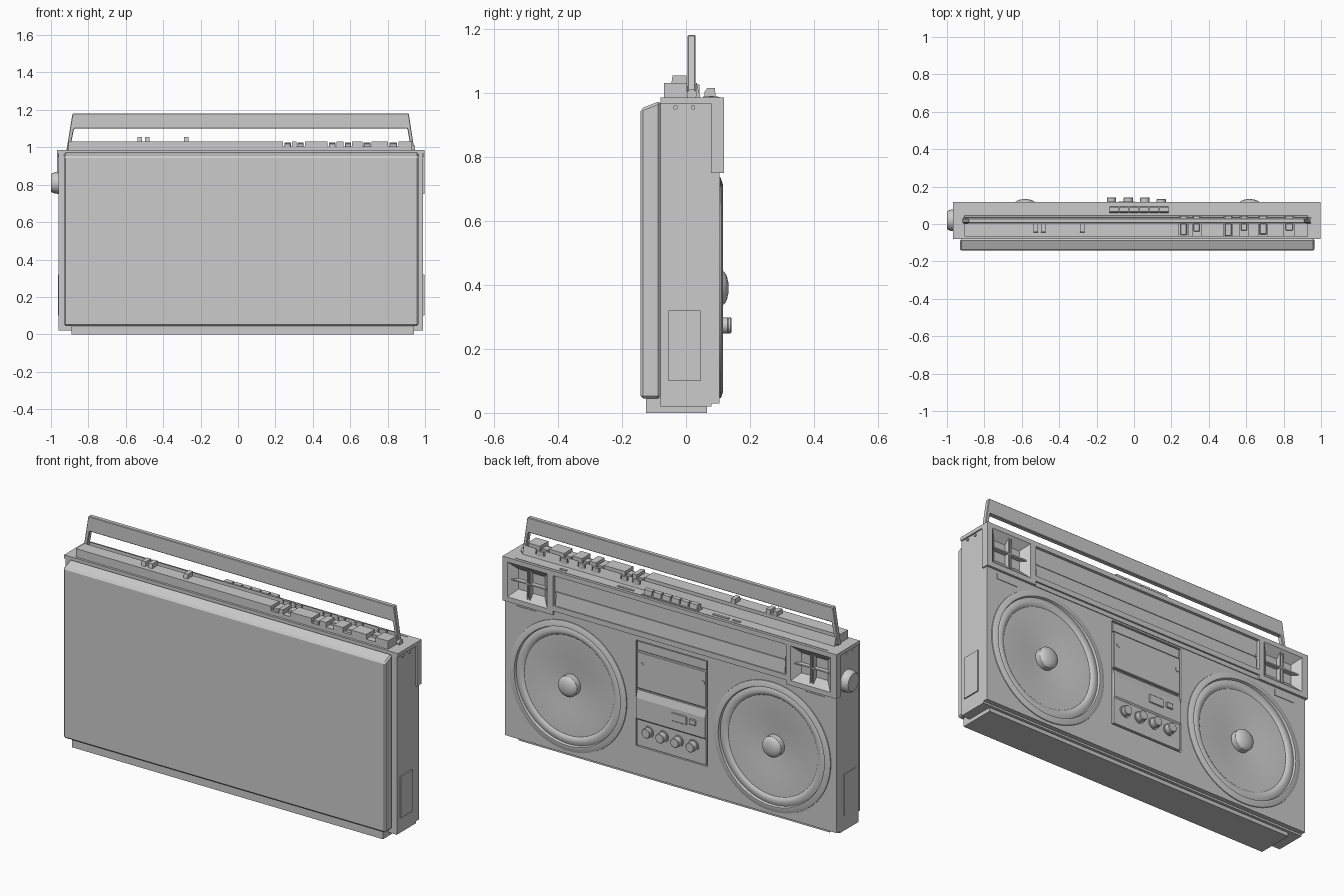
import bpy, bmesh, math
from mathutils import Vector

CX = 0.0175  # centre line of the case


def finish(name, bm, bevel=0.0, smooth=False):
    bmesh.ops.remove_doubles(bm, verts=bm.verts, dist=1e-5)
    bmesh.ops.recalc_face_normals(bm, faces=bm.faces)
    me = bpy.data.meshes.new(name)
    bm.to_mesh(me)
    bm.free()
    ob = bpy.data.objects.new(name, me)
    bpy.context.collection.objects.link(ob)
    if smooth:
        bpy.ops.object.select_all(action='DESELECT')
        ob.select_set(True)
        bpy.context.view_layer.objects.active = ob
        bpy.ops.object.shade_smooth_by_angle(angle=math.radians(32))
    if bevel:
        m = ob.modifiers.new("edge", 'BEVEL')
        m.width, m.segments, m.limit_method = bevel, 1, 'ANGLE'
    return ob


def box(name, x, y, z, bevel=0.0, taper=0.0):
    """Box from ranges; taper insets the low-y end in x and z."""
    bm = bmesh.new()
    bmesh.ops.create_cube(bm, size=1)
    for v in bm.verts:
        t = taper if v.co.y < 0 else 0
        sx, sz = (1 if v.co.x > 0 else -1), (1 if v.co.z > 0 else -1)
        v.co = Vector((x[v.co.x > 0] - sx * t, y[v.co.y > 0], z[v.co.z > 0] - sz * t))
    return finish(name, bm, bevel)


def prism(name, pts, axis, lo, hi, bevel=0.0):
    """Extrude a profile: (y,z) points along x, or (x,z) points along y."""
    bm = bmesh.new()
    f = bm.faces.new([bm.verts.new((lo, a, b) if axis == 'x' else (a, lo, b)) for a, b in pts])
    d = Vector((hi - lo, 0, 0) if axis == 'x' else (0, hi - lo, 0))
    r = bmesh.ops.extrude_face_region(bm, geom=[f])
    bmesh.ops.translate(bm, vec=d, verts=[g for g in r['geom'] if isinstance(g, bmesh.types.BMVert)])
    return finish(name, bm, bevel)


def lathe(name, prof, loc, steps=64, axis='y'):
    """Spin (radius, height) profile about y (or x)."""
    bm = bmesh.new()
    ax = Vector((0, 1, 0) if axis == 'y' else (1, 0, 0))
    vs = [bm.verts.new((r, h, 0) if axis == 'y' else (h, r, 0)) for r, h in prof]
    es = [bm.edges.new(p) for p in zip(vs, vs[1:])]
    bmesh.ops.spin(bm, geom=vs + es, cent=(0, 0, 0), axis=ax, angle=2 * math.pi, steps=steps)
    bmesh.ops.translate(bm, vec=loc, verts=bm.verts)
    return finish(name, bm, smooth=True)


def cut(targets, cutter):
    for t in targets:
        m = t.modifiers.new("cut", 'BOOLEAN')
        m.operation, m.object, m.solver = 'DIFFERENCE', cutter, 'EXACT'
        bpy.context.view_layer.objects.active = t
        bpy.ops.object.modifier_apply(modifier=m.name)
    bpy.data.objects.remove(cutter)


# Case shells
body = box("main_case", (-0.96, 0.99), (-0.08, 0.08), (0.02, 0.968))
box("top_trim", (-0.967, 0.997), (-0.08, 0.08), (0.966, 0.985))
prism("back_cover", [(-0.142, 0.045), (-0.08, 0.045), (-0.08, 0.975), (-0.142, 0.95)], 'x', -0.93, 0.965, 0.008)
box("base_plinth", (-0.89, 0.94), (-0.125, 0.065), (0, 0.05))
panel = box("front_panel", (-0.96, 0.99), (0.078, 0.105), (0.03, 0.752))
upper = box("upper_panel", (-0.967, 0.997), (0.078, 0.118), (0.75, 0.985))

# Tuning dial window
cut([upper], box("dial_cut", (-0.67, 0.70), (0.1, 0.2), (0.80, 0.96)))
cut([upper], box("ledge_cut", (-0.67, 0.70), (0.109, 0.2), (0.7, 0.772)))
prism("dial_scale", [(0.09, 0.80), (0.112, 0.80), (0.105, 0.875), (0.103, 0.96), (0.09, 0.96)], 'x', -0.66, 0.69)
box("dial_trim", (-0.66, 0.69), (0.1, 0.109), (0.868, 0.874))

for s in (-1, 1):
    side = "right" if s > 0 else "left"

    def mx(a, b):
        return tuple(sorted((CX + s * a, CX + s * b)))

    # Woofer with recessed cone and dust cap
    c = CX + s * 0.60
    cut([panel, body], lathe("hole_cut", [(0, 0.05), (0.325, 0.05), (0.325, 0.3), (0, 0.3)], (c, 0, 0.39)))
    lathe(side + "_woofer", [
        (0, 0.06), (0.325, 0.06), (0.325, 0.1), (0.345, 0.1), (0.343, 0.109), (0.322, 0.116), (0.312, 0.116),
        (0.308, 0.104), (0.298, 0.107), (0.285, 0.11), (0.272, 0.106), (0.264, 0.1), (0.25, 0.1),
        (0.15, 0.09), (0.055, 0.082), (0.055, 0.112), (0.049, 0.121), (0.036, 0.128), (0.018, 0.132),
        (0, 0.133)], (c, 0, 0.39), 72)

    # Horn tweeter with cross bars
    cut([upper], box("horn_cut", mx(0.715, 0.95), (0.083, 0.119), (0.775, 0.962), taper=0.04))
    box(side + "_horn_bar", mx(0.725, 0.94), (0.082, 0.106), (0.865, 0.872))
    for k in (0.826, 0.840):
        box(side + "_horn_post", mx(k - 0.003, k + 0.003), (0.082, 0.108), (0.785, 0.952))

    # Small badge plate under each tweeter
    box(side + "_badge_plate", mx(0.79, 0.91), (0.1, 0.108), (0.705, 0.737))

    # Side access plate and strap screws
    xs = CX + s * 0.975
    box(side + "_side_plate", (xs - 0.006, xs + 0.004), (-0.055, 0.045), (0.1, 0.32))
    for y in (-0.033, 0.022):
        lathe(side + "_side_screw", [(0, -0.004), (0.007, -0.004), (0.007, 0.004), (0, 0.004)],
              (xs, y, 0.954), 12, 'x')
    # Handle pivots
    lathe(side + "_handle_pivot", [(0, -0.012), (0.016, -0.012), (0.016, 0.012), (0, 0.012)],
          (CX + s * 0.918, 0.018, 0.995), 16, 'x')

# Cassette bay
cut([panel], box("bay_cut", (-0.2, 0.222), (0.094, 0.2), (0.18, 0.742)))
box("cassette_door", (-0.192, 0.214), (0.085, 0.108), (0.49, 0.685), 0.003)
box("bay_header", (-0.192, 0.214), (0.085, 0.101), (0.69, 0.736))
prism("control_panel", [(0.085, 0.188), (0.108, 0.188), (0.108, 0.325), (0.114, 0.332), (0.114, 0.44),
                        (0.103, 0.48), (0.085, 0.48)], 'x', -0.192, 0.214)
for x in (-0.175, 0.185):
    lathe("door_screw", [(0, 0.1), (0.012, 0.1), (0.012, 0.111), (0, 0.111)], (x, 0, 0.62), 16)
box("counter_window", (-0.085, 0.005), (0.1, 0.119), (0.375, 0.42), 0.003)
box("counter_reset", (-0.14, -0.1), (0.1, 0.121), (0.385, 0.415), 0.003)
for x, y in ((-0.12, 0.142), (-0.03, 0.142), (0.058, 0.142), (0.145, 0.133)):
    lathe("control_knob", [(0, 0.1), (0.031, 0.1), (0.031, 0.113), (0.025, 0.113), (0.025, y - 0.003),
                           (0.022, y), (0, y)], (x, 0, 0.273), 24)

# Tuning knob on the left side
lathe("tuning_knob", [(0, 0.03), (0.057, 0.03), (0.057, -0.012), (0.05, -0.03), (0.046, -0.033), (0, -0.033)],
      (-0.967, 0.02, 0.81), 40, 'x')

# Raised top deck with a channel for the handle
deck = prism("top_deck", [(-0.068, 0.98), (-0.068, 1.03), (0.034, 1.03), (0.046, 0.98)], 'x', -0.905, 0.93)
cut([deck], box("channel_cut", (-1, 1.1), (0.003, 0.032), (0.99, 1.1)))

# Slots and stepped levers on the deck
for x, w, y0 in ((0.265, 0.048, -0.06), (0.335, 0.045, -0.04), (0.503, 0.048, -0.065), (0.587, 0.045, -0.035),
                 (0.69, 0.05, -0.055), (0.83, 0.055, -0.035)):
    cut([deck], box("slot_cut", (x - w / 2, x + w / 2), (-0.1, 0.1), (1.005, 1.1)))
    box("lever", (x - w * .36, x + w * .36), (y0, 0.004), (1.0, 1.022), 0.003)
    box("lever_tip", (x - w * .36, x + w * .36), (0.03, 0.042), (0.99, 1.025))
for x in (-0.525, -0.485, -0.277):
    prism("slider", [(-0.047, 1.02), (-0.042, 1.054), (0.002, 1.054), (0.002, 1.02)], 'x', x - 0.012, x + 0.012)

# Piano keys and label strips along the front edge
box("key_bed", (-0.138, 0.192), (0.054, 0.098), (0.98, 0.99))
for i in range(6):
    x = -0.107 + i * 0.0535
    prism("piano_key", [(0.058, 0.98), (0.058, 1.003), (0.066, 1.015), (0.09, 1.015), (0.094, 0.98)],
          'x', x - 0.023, x + 0.023)
for a, b in ((-0.31, -0.215), (0.25, 0.345), (-0.375, -0.33), (0.645, 0.685)):
    box("label_strip", (a, b), (0.074, 0.086), (0.98, 0.989))
box("top_edge_rib", (-0.905, 0.93), (0.1, 0.104), (0.98, 0.987))

# Carry handle
prism("carry_handle", [(-0.917, 0.985), (-0.885, 1.18), (0.913, 1.18), (0.943, 0.985), (0.925, 0.985),
                       (0.906, 1.1), (-0.877, 1.1), (-0.899, 0.985)], 'y', 0.005, 0.03, 0.003)
